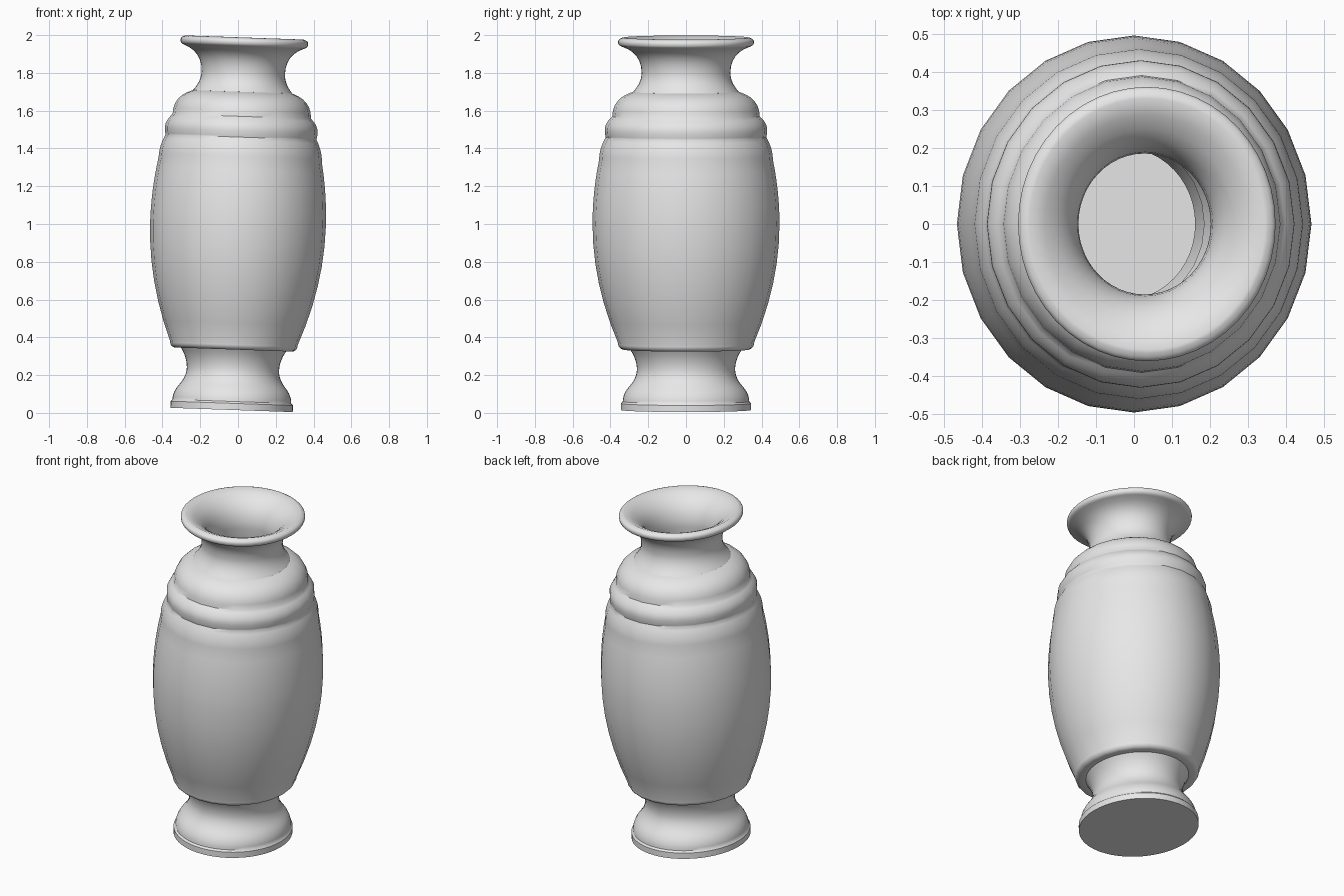
import bpy, bmesh, math
from mathutils import Matrix, Vector

cube = bpy.data.objects.get("Cube")
if cube:
    bpy.data.objects.remove(cube, do_unlink=True)

# One plain grey for the whole vase
grey = bpy.data.materials.new("light_grey")
grey.use_nodes = True
grey.diffuse_color = (0.8, 0.8, 0.8, 1)
shader = grey.node_tree.nodes["Principled BSDF"]
shader.inputs["Base Color"].default_value = grey.diffuse_color

# Bend shapes: where the handle sits between the ends, in radius and in height
FLARE = Vector((0, 0.5))
SWELL = Vector((1, 0.5))
CURL = Vector((0, 0.75))
LIP = Vector((1, 0.25))


class Profile:
    """Outline of a turned part, drawn as (radius, height) points."""

    def __init__(self, radius, height):
        self.points = [Vector((radius, height))]

    def line(self, radius, height):
        self.points.append(Vector((radius, height)))
        return self

    def bend(self, shape, radius, height, steps=6):
        start, end = self.points[-1], Vector((radius, height))
        handle = start + (end - start) * shape
        for step in range(steps):
            t = (step + 1) / steps
            self.points.append(start.lerp(handle, t).lerp(handle.lerp(end, t), t))
        return self

    def close(self):
        self.points.append(self.points[0].copy())
        return self


def turn(name, profile, sides, narrowing=0.94, lean=math.radians(2)):
    """Turn a profile into an oval part that leans towards its left."""
    mesh_builder = bmesh.new()
    rings = []
    for side in range(sides):
        angle = math.tau * side / sides
        across, deep = narrowing * math.cos(angle), math.sin(angle)
        rings.append([mesh_builder.verts.new((across * radius, deep * radius, height))
                      for radius, height in profile.points])
    for ring, following in zip(rings, rings[1:] + rings[:1]):
        for low, high, next_low, next_high in zip(ring, ring[1:], following, following[1:]):
            mesh_builder.faces.new((low, next_low, next_high, high))
    bmesh.ops.remove_doubles(mesh_builder, verts=mesh_builder.verts[:], dist=0.0001)
    bmesh.ops.recalc_face_normals(mesh_builder, faces=mesh_builder.faces[:])
    bmesh.ops.rotate(mesh_builder, verts=mesh_builder.verts[:], cent=(0, 0, 1),
                     matrix=Matrix.Rotation(lean, 3, "Y"))
    mesh = bpy.data.meshes.new(name)
    mesh_builder.to_mesh(mesh)
    mesh_builder.free()
    mesh.materials.append(grey)
    part = bpy.data.objects.new(name, mesh)
    bpy.context.collection.objects.link(part)
    bpy.ops.object.select_all(action="DESELECT")
    part.select_set(True)
    bpy.context.view_layer.objects.active = part
    bpy.ops.object.shade_smooth_by_angle(angle=math.radians(40))


# Flared foot with a solid floor inside
foot = Profile(0, 0.015)
foot.line(0.345, 0.015).line(0.345, 0.05).line(0.335, 0.06)
foot.bend(FLARE, 0.3, 0.14).bend(SWELL, 0.26, 0.23).bend(FLARE, 0.3, 0.34)
foot.line(0.25, 0.36).line(0.2, 0.22).line(0.21, 0.07).line(0, 0.07)
turn("foot", foot, sides=48)

# Swelling body: rounded base edge, barrel, three shoulder rolls, then the inner wall
body = Profile(0.26, 0.335)
body.line(0.335, 0.335).bend(LIP, 0.36, 0.37)
body.bend(SWELL, 0.495, 1).bend(FLARE, 0.46, 1.34)
body.bend(FLARE, 0.425, 1.46)
body.bend(SWELL, 0.43, 1.5).bend(FLARE, 0.39, 1.57)
body.bend(CURL, 0.28, 1.7).line(0.23, 1.71)
body.line(0.21, 1.69).line(0.4, 1.4).line(0.44, 1).line(0.22, 0.36).close()
turn("body", body, sides=24)

# Narrow neck opening into a rounded, flared rim
neck = Profile(0.28, 1.7)
neck.bend(SWELL, 0.235, 1.8).bend(CURL, 0.34, 1.94)
neck.bend(LIP, 0.36, 1.965).bend(CURL, 0.33, 1.988)
neck.bend(LIP, 0.185, 1.8).line(0.21, 1.69).close()
turn("neck_and_rim", neck, sides=48)
